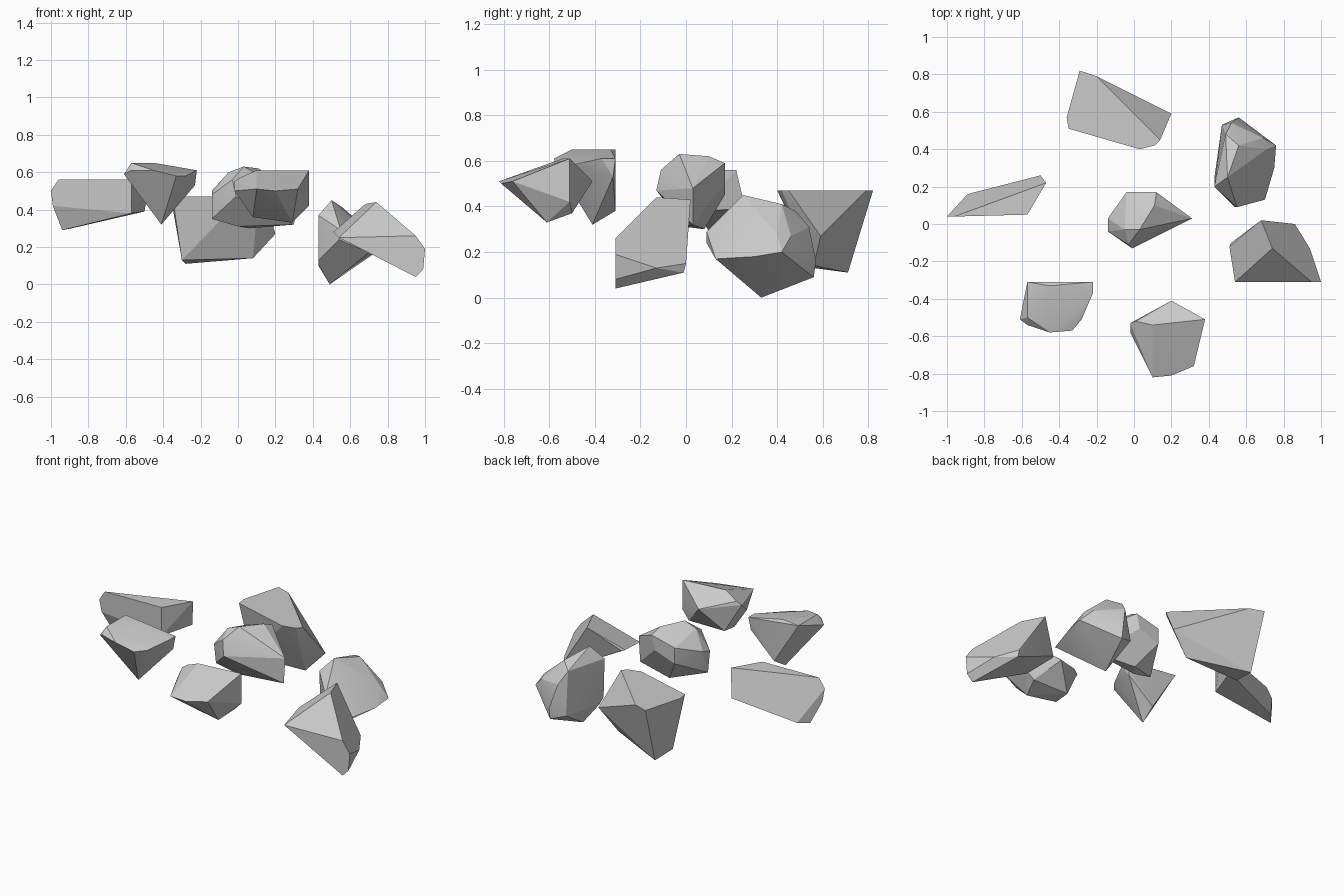
import bpy
import bmesh
import math
from mathutils import Vector

UNIT = 0.01          # corner positions are given in hundredths
FLAT_ANGLE = math.radians(8)
SMOOTH_ANGLE = math.radians(15)

default_cube = bpy.data.objects.get("Cube")
if default_cube:
    bpy.data.objects.remove(default_cube, do_unlink=True)


def make_material(name, colour):
    material = bpy.data.materials.new(name)
    material.use_nodes = True
    material.diffuse_color = colour
    shader = material.node_tree.nodes["Principled BSDF"]
    shader.inputs["Base Color"].default_value = colour
    return material


stone = make_material("stone_grey", (0.6, 0.6, 0.6, 1))


def chipped_rock(name, crown, base):
    """Wrap a convex shell round the crown and base corners, then merge flat facets."""
    bm = bmesh.new()
    for corner in crown + base:
        bm.verts.new(Vector(corner) * UNIT)
    hull = bmesh.ops.convex_hull(bm, input=bm.verts[:])
    loose = set(hull["geom_interior"] + hull["geom_unused"])
    bmesh.ops.delete(bm, geom=[v for v in loose if isinstance(v, bmesh.types.BMVert)],
                     context="VERTS")
    bmesh.ops.dissolve_limit(bm, angle_limit=FLAT_ANGLE, verts=bm.verts[:], edges=bm.edges[:])
    bmesh.ops.recalc_face_normals(bm, faces=bm.faces[:])

    mesh = bpy.data.meshes.new(name)
    bm.to_mesh(mesh)
    bm.free()
    mesh.materials.append(stone)
    rock = bpy.data.objects.new(name, mesh)
    bpy.context.collection.objects.link(rock)

    # Sharp chips stay faceted, shallow bends are smoothed
    bpy.ops.object.select_all(action="DESELECT")
    rock.select_set(True)
    bpy.context.view_layer.objects.active = rock
    bpy.ops.object.shade_smooth_by_angle(angle=SMOOTH_ANGLE)
    return rock


# Wide wedge with a level top
chipped_rock(
    "back_rock",
    crown=[(-29, 82, 47), (-20, 79, 47), (14, 45, 47), (11, 42, 47),
           (3, 40, 47), (-35, 51, 47), (-36, 57, 47)],
    base=[(20, 59, 27), (8, 56, 14), (-30, 56, 13), (-28, 71, 11)],
)

# Rounded many-sided boulder
chipped_rock(
    "back_left_rock",
    crown=[(50, 25, 45), (49, 48, 38), (56, 42, 41), (67, 32, 30), (71, 40, 28),
           (69, 46, 27), (55, 9, 29), (43, 20, 37), (52, 54, 31)],
    base=[(76, 42, 20), (75, 30, 18), (70, 13, 17), (54, 9, 24), (43, 21, 13),
          (43, 25, 10), (49, 33, 0), (56, 57, 16), (56, 56, 9), (47, 53, 12)],
)

# Long thin slab
chipped_rock(
    "right_slab",
    crown=[(-96, 4, 56), (-100, 4, 50), (-47, 22, 56), (-57, 5, 56)],
    base=[(-99, 5, 42), (-94, 10, 29), (-89, 16, 30), (-50, 26, 39), (-57, 5, 38)],
)

# Middle boulder
chipped_rock(
    "centre_rock",
    crown=[(-5, -3, 60), (3, -3, 63), (11, 10, 62), (12, 17, 59), (-4, 17, 55),
           (31, 3, 48), (-3, -11, 56), (-14, 3, 50), (-14, -4, 48)],
    base=[(-1, -13, 47), (-14, -2, 35), (0, 0, 31), (30, 3, 32), (6, 8, 30),
          (10, 17, 50), (-4, 17, 45)],
)

# Sharp peak with an upright front face
chipped_rock(
    "left_rock",
    crown=[(74, -13, 44), (68, 2, 43), (54, -31, 25), (95, -31, 26),
           (51, -12, 28), (52, -10, 28)],
    base=[(100, -31, 19), (99, -31, 8), (95, -31, 4), (86, 0, 15),
          (86, -1, 11), (94, -13, 13)],
)

# Flat-topped stone tapering to a point
chipped_rock(
    "front_right_rock",
    crown=[(-57, -31, 65), (-57, -50, 65), (-45, -33, 65), (-22, -31, 61), (-22, -37, 61),
           (-28, -51, 58), (-33, -57, 58), (-45, -58, 61), (-57, -54, 61), (-61, -51, 59)],
    base=[(-41, -41, 32), (-40, -31, 38), (-23, -32, 53)],
)

# Block with a top that slopes to the front
chipped_rock(
    "front_rock",
    crown=[(10, -82, 51), (20, -81, 50), (32, -76, 51), (38, -51, 61), (10, -54, 61),
           (1, -52, 57), (20, -41, 51), (-2, -53, 55), (-2, -58, 50)],
    base=[(29, -61, 33), (8, -60, 36), (33, -50, 37), (38, -51, 42), (8, -50, 37)],
)
